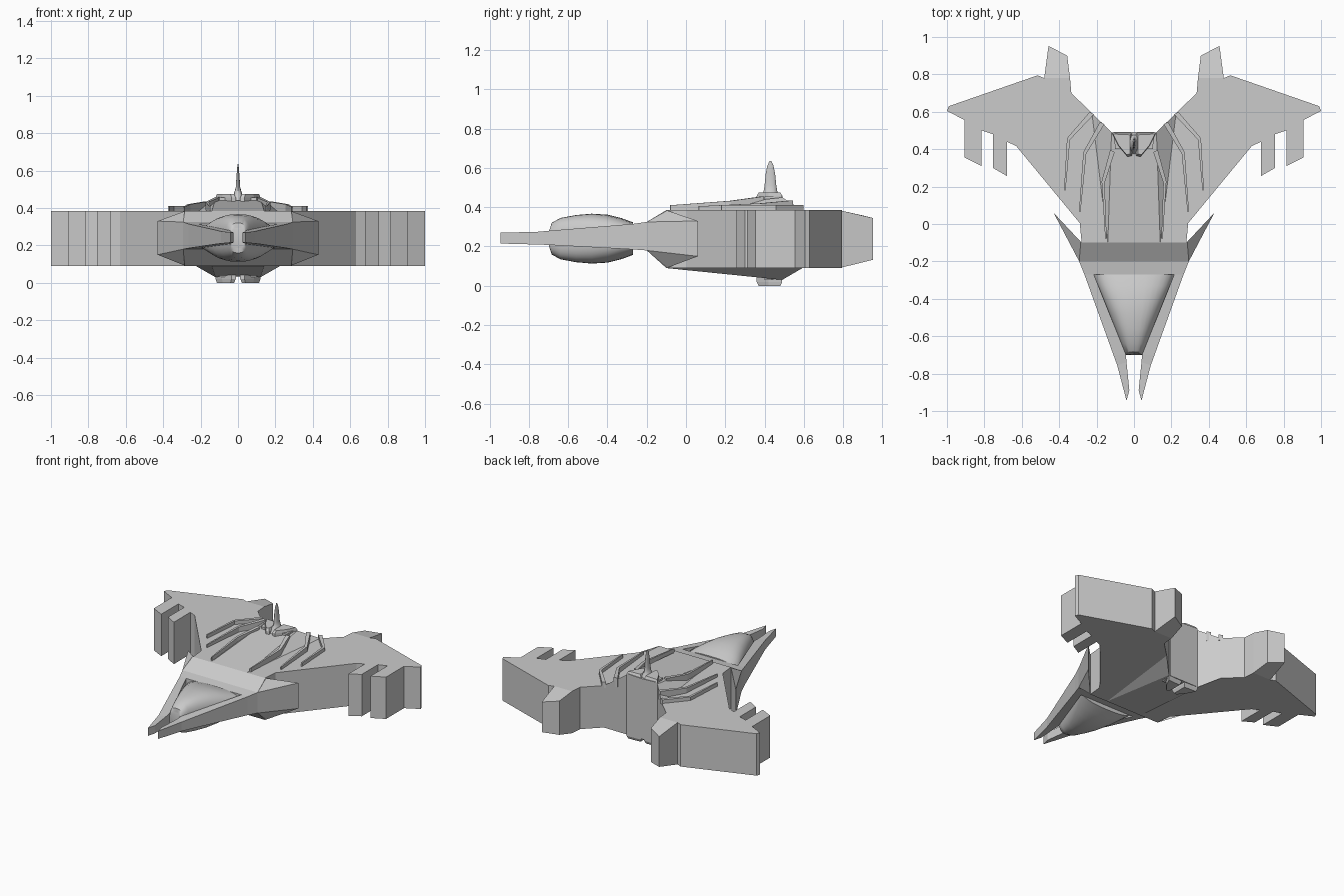
import bpy, bmesh, math

if "Cube" in bpy.data.objects:
    bpy.data.objects.remove(bpy.data.objects["Cube"])


def loft(name, rings, mirror=True, smooth=False):
    """Bridge rings of equal point count, cap both ends, mirror across x."""
    bm = bmesh.new()
    rows = [[bm.verts.new(p) for p in r] for r in rings]
    n = len(rows[0])
    for a, b in zip(rows, rows[1:]):
        for i in range(n):
            j = (i + 1) % n
            bm.faces.new((a[i], a[j], b[j], b[i]))
    bm.faces.new(rows[0][::-1])
    bm.faces.new(rows[-1])
    bmesh.ops.recalc_face_normals(bm, faces=bm.faces)
    me = bpy.data.meshes.new(name)
    bm.to_mesh(me)
    bm.free()
    ob = bpy.data.objects.new(name, me)
    bpy.context.collection.objects.link(ob)
    if mirror:
        ob.modifiers.new("Mirror", 'MIRROR')
    if smooth:
        bpy.context.view_layer.objects.active = ob
        ob.select_set(True)
        bpy.ops.object.shade_smooth_by_angle(angle=math.radians(40))
        ob.select_set(False)
    return ob


def prism(name, pts):
    """Vertical-walled solid; points are (x, y, z_low, z_high)."""
    return loft(name, [[(x, y, lo) for x, y, lo, hi in pts],
                       [(x, y, hi) for x, y, lo, hi in pts]])


def beam(name, stations):
    """Box beam; stations are (inner x, inner y, outer x, outer y, z_low, z_high)."""
    return loft(name, [[(xi, yi, lo), (xo, yo, lo), (xo, yo, hi), (xi, yi, hi)]
                       for xi, yi, xo, yo, lo, hi in stations])


LO, HI = 0.09, 0.385

# wing slab with the notched leading edge
wing = [(0, -.10), (.28, -.10), (.29, .005), (.63, .417), (.68, .44), (.68, .257),
        (.755, .30), (.755, .48), (.815, .50), (.815, .31), (.905, .355), (.905, .555),
        (1, .605), (.99, .63), (.515, .795), (.48, .78), (.342, .78), (.335, .70),
        (.225, .593), (.12, .49), (0, .49)]
prism("wing", [(x, y, LO, HI) for x, y in wing])

# tapered prongs on the trailing edge
prism("rear_prong", [(.342, .78, LO, HI), (.48, .78, LO, HI),
                     (.457, .952, .132, .345), (.357, .90, .12, .358)])

# raised back and belly of the hull
prism("hull_center", [(0, -.10, LO, HI), (.14, -.10, LO, HI),
                      (.12, .49, .03, .45), (0, .49, .03, .45)])
prism("hull_flank_rear", [(.14, -.10, LO, HI), (.225, .593, LO, HI), (.12, .49, .03, .45)])

# nose arms, the hull collar behind the canopy, and swept side fins
beam("nose_arm", [(.025, -.89, .04, -.945, .215, .27), (.04, -.74, .09, -.755, .21, .275),
                  (.043, -.70, .11, -.70, .208, .28), (.215, -.27, .265, -.27, .185, .315)])
beam("hull_collar", [(0, -.27, .265, -.27, .185, .315), (0, -.20, .293, -.20, .18, .325),
                     (0, -.10, .285, -.10, LO, HI)])
prism("side_fin", [(.293, -.20, .18, .325), (.43, .06, .15, .33), (.28, -.10, LO, HI)])

# rounded wedge canopy, bulging above and below the nose
profile = [(-.70, .055), (-.685, .08), (-.64, .105), (-.56, .12), (-.48, .127),
           (-.40, .122), (-.33, .105), (-.27, .083)]
rings = []
for y, h in profile:
    w = .045 + (y + .70) / .43 * .175
    ring = []
    for k in range(32):
        c, s = math.cos(k * math.tau / 32), math.sin(k * math.tau / 32)
        x = w * math.copysign(abs(c) ** .75, c)
        notch = .015 * (1 - abs(x) / w) if y < -.69 else 0
        ring.append((x, y + notch, .24 + h * math.copysign(abs(s) ** .75, s)))
    rings.append(ring)
loft("canopy", rings, mirror=False, smooth=True)

# three bent ridges on each side of the back
ridges = [([(.37, .18), (.35, .455), (.225, .593)], .41, .41),
          ([(.29, .065), (.263, .38), (.17, .54)], .405, .435),
          ([(.15, -.08), (.165, .225), (.115, .39)], .41, .455)]
for i, (path, z0, z1) in enumerate(ridges):
    st = []
    for k, (x, y) in enumerate(path):
        w = (.004, .008, .012)[k]
        st.append((x - w, y - w * .5, x + w, y + w * .5, .37, z0 + (z1 - z0) * k / 2))
    beam(f"back_ridge_{i + 1}", st)

# tail pods above and below, joined by a rear panel
pod = [(.012, .365), (.035, .36), (.085, .42), (.12, .49), (.012, .485)]
for name, base, cap in (("tail_pod_top", .43, .475), ("tail_pod_bottom", .05, 0)):
    loft(name, [[(x, y, base) for x, y in pod],
                [(x, y, base + (cap - base) * .6) for x, y in pod],
                [(.07 + (x - .07) * .85, .43 + (y - .43) * .85, cap) for x, y in pod]])
prism("rear_panel", [(0, .40, .03, .455), (.10, .40, .03, .455),
                     (.11, .492, .03, .46), (0, .492, .03, .455)])

# slim dorsal fin flaring into the hull
fin = [(.44, .055, .055), (.475, .022, .036), (.51, .012, .030),
       (.57, .008, .024), (.61, .005, .016), (.635, .002, .005)]
loft("dorsal_fin", [[(rx * math.cos(a * math.tau / 12), .43 + ry * math.sin(a * math.tau / 12), z)
                     for a in range(12)] for z, rx, ry in fin], mirror=False, smooth=True)
